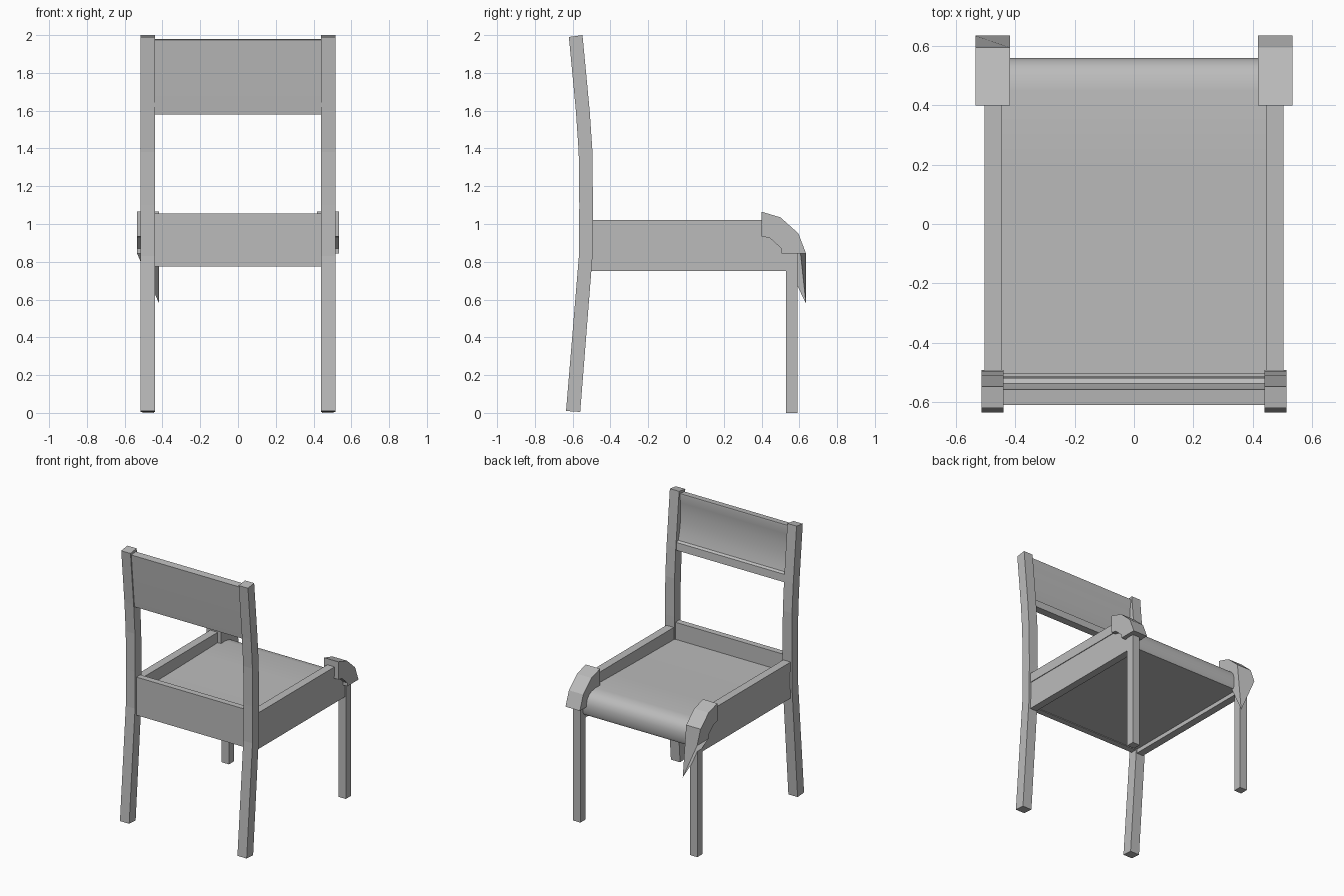
import bpy
import bmesh

cube = bpy.data.objects.get("Cube")
if cube:
    bpy.data.objects.remove(cube, do_unlink=True)

grey = bpy.data.materials.new("plain_grey")
grey.use_nodes = True
colour = (0.5, 0.5, 0.5, 1)
grey.diffuse_color = colour
grey.node_tree.nodes["Principled BSDF"].inputs["Base Color"].default_value = colour


def extrude_x(name, profile, x0, x1, smooth=False, tweak=None):
    """Solid made by sweeping a (y, z) profile from x0 to x1."""
    bm = bmesh.new()
    face = bm.faces.new([bm.verts.new((x0, y, z)) for y, z in profile])
    out = bmesh.ops.extrude_face_region(bm, geom=[face])
    for v in out["geom"]:
        if isinstance(v, bmesh.types.BMVert):
            v.co.x = x1
    if tweak:
        tweak(bm)
    bmesh.ops.recalc_face_normals(bm, faces=bm.faces)
    mesh = bpy.data.meshes.new(name)
    bm.to_mesh(mesh)
    bm.free()
    mesh.materials.append(grey)
    obj = bpy.data.objects.new(name, mesh)
    bpy.context.collection.objects.link(obj)
    if smooth:
        bpy.ops.object.select_all(action="DESELECT")
        obj.select_set(True)
        bpy.context.view_layer.objects.active = obj
        bpy.ops.object.shade_smooth_by_angle(angle=0.6)
    return obj


def box(y0, y1, z0, z1):
    return [(y0, z0), (y1, z0), (y1, z1), (y0, z1)]


def pull_corner(bm):
    """Drag the lower inner front corner of the cap down to a spike."""
    corner = max(bm.verts, key=lambda v: v.co.x + 10 * v.co.y - v.co.z)
    corner.co.z = 0.58


# Bent rear posts, outlined along the inner edge and back along the outer edge
inner = [(-0.56, 0.005), (-0.495, 0.83), (-0.493, 1.1), (-0.495, 1.38),
         (-0.51, 1.6), (-0.548, 2.0)]
outer = [(-0.62, 1.99), (-0.583, 1.6), (-0.568, 1.38), (-0.565, 1.1),
         (-0.567, 0.83), (-0.635, 0.01)]
# Rounded caps over the front corners
cap = [(0.40, 1.065), (0.50, 1.035), (0.595, 0.95), (0.635, 0.845),
       (0.505, 0.845), (0.505, 0.87), (0.445, 0.925), (0.40, 0.935)]

for side, s in (("left", 1), ("right", -1)):
    extrude_x(side + "_rear_post", inner + outer, s * 0.44, s * 0.515)
    extrude_x(side + "_front_leg", box(0.53, 0.59, 0, 0.9), s * 0.445, s * 0.505)
    extrude_x(side + "_top_rail", box(-0.52, 0.45, 0.95, 1.02), s * 0.445, s * 0.505)
    extrude_x(side + "_side_panel", box(-0.52, 0.53, 0.75, 0.95), s * 0.445, s * 0.5)
    extrude_x(side + "_corner_cap", cap, s * 0.418, s * 0.535,
              tweak=pull_corner if s < 0 else None)

# Seat rolled over at the front
seat = [(-0.51, 0.78), (0.55, 0.78), (0.56, 0.80), (0.56, 0.86), (0.55, 0.895),
        (0.53, 0.92), (0.50, 0.937), (0.45, 0.945), (0.2, 0.94), (-0.1, 0.935),
        (-0.51, 0.93)]
extrude_x("seat", seat, -0.445, 0.445, smooth=True)

# Rear apron between the posts
extrude_x("rear_apron", box(-0.55, -0.505, 0.775, 1.055), -0.44, 0.44)

# Backrest with a lip below and a hollow front face
backrest = [(-0.572, 1.58), (-0.515, 1.58), (-0.52, 1.635), (-0.538, 1.645),
            (-0.553, 1.70), (-0.563, 1.77), (-0.567, 1.84), (-0.565, 1.91),
            (-0.556, 1.97), (-0.558, 1.98), (-0.61, 1.975), (-0.577, 1.62)]
extrude_x("backrest", backrest, -0.44, 0.44, smooth=True)
